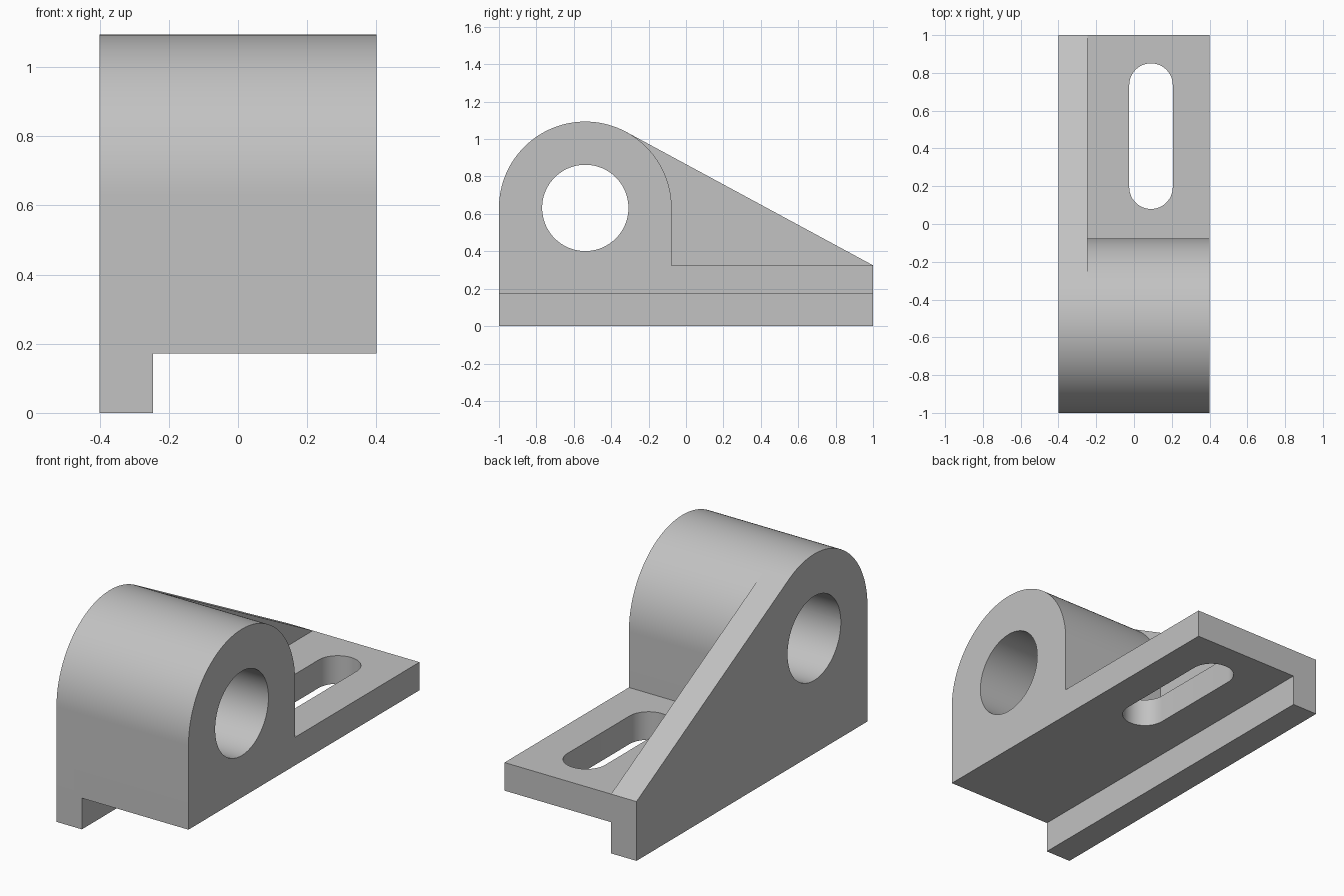
import bpy, bmesh
from math import sin, cos, pi, atan2, acos, hypot

if "Cube" in bpy.data.objects:
    bpy.data.objects.remove(bpy.data.objects["Cube"])

U = 2 / 13                      # base module of the bracket
W = 0.4                         # half width
RIB_X = -W + U                  # inner side of the rib and lip
BASE, DECK = 0.171, 0.325       # underside and top of the plate
R, CY, CZ = 3 * U, -1 + 3 * U, 0.632

grey = bpy.data.materials.new("grey metal")
grey.use_nodes = True
colour = (0.54, 0.54, 0.54, 1)
grey.diffuse_color = colour
grey.node_tree.nodes["Principled BSDF"].inputs["Base Color"].default_value = colour


def arc(cx, cy, r, a0, a1, n):
    return [(cx + r * cos(a0 + (a1 - a0) * i / n),
             cy + r * sin(a0 + (a1 - a0) * i / n)) for i in range(n + 1)]


def extrude(name, points, lo, hi, axis="x"):
    """Prism of a (y, z) profile along x, or an (x, y) profile along z."""
    bm = bmesh.new()
    place = (lambda p: (lo, *p)) if axis == "x" else (lambda p: (*p, lo))
    face = bm.faces.new([bm.verts.new(place(p)) for p in points])
    new = bmesh.ops.extrude_face_region(bm, geom=[face])["geom"]
    step = (hi - lo, 0, 0) if axis == "x" else (0, 0, hi - lo)
    bmesh.ops.translate(bm, vec=step,
                        verts=[v for v in new if isinstance(v, bmesh.types.BMVert)])
    bmesh.ops.recalc_face_normals(bm, faces=bm.faces)
    mesh = bpy.data.meshes.new(name)
    bm.to_mesh(mesh)
    bm.free()
    mesh.materials.append(grey)
    obj = bpy.data.objects.new(name, mesh)
    bpy.context.collection.objects.link(obj)
    return obj


def combine(target, other, operation):
    mod = target.modifiers.new(operation.title(), "BOOLEAN")
    mod.operation, mod.solver, mod.object = operation, "EXACT", other
    bpy.context.view_layer.objects.active = target
    bpy.ops.object.modifier_apply(modifier=mod.name)
    bpy.data.objects.remove(other)


# Angle where the sloping rib edge touches the round housing
dy, dz = 1 - CY, DECK - CZ
touch = atan2(dz, dy) + acos(R / hypot(dy, dz))
crown = arc(CY, CZ, R, pi, touch, 48)

# Round-topped housing with its flat plate
bracket = extrude("bracket", [(-1, BASE)] + crown
                  + arc(CY, CZ, R, touch, 0, 24)[1:]
                  + [(CY + R, DECK), (1, DECK), (1, BASE)], RIB_X, W)

# Side rib with the lip below the plate
rib = extrude("side_rib", [(-1, 0)] + crown + [(1, DECK), (1, 0)], -W, RIB_X)
combine(bracket, rib, "UNION")

# Bore through the housing
bore = extrude("bore_cutter", arc(CY, CZ, 1.5 * U, 0, 2 * pi, 96)[:-1], -1, 1)
combine(bracket, bore, "DIFFERENCE")

# Long slot through the plate
r = 0.75 * U
slot = extrude("slot_cutter", arc(0.09, 0.735, r, 0, pi, 24)
               + arc(0.09, 0.195, r, pi, 2 * pi, 24), 0.05, 0.6, "z")
combine(bracket, slot, "DIFFERENCE")

bpy.ops.object.select_all(action="DESELECT")
bracket.select_set(True)
bpy.context.view_layer.objects.active = bracket
bpy.ops.object.shade_smooth_by_angle(angle=pi / 7)
